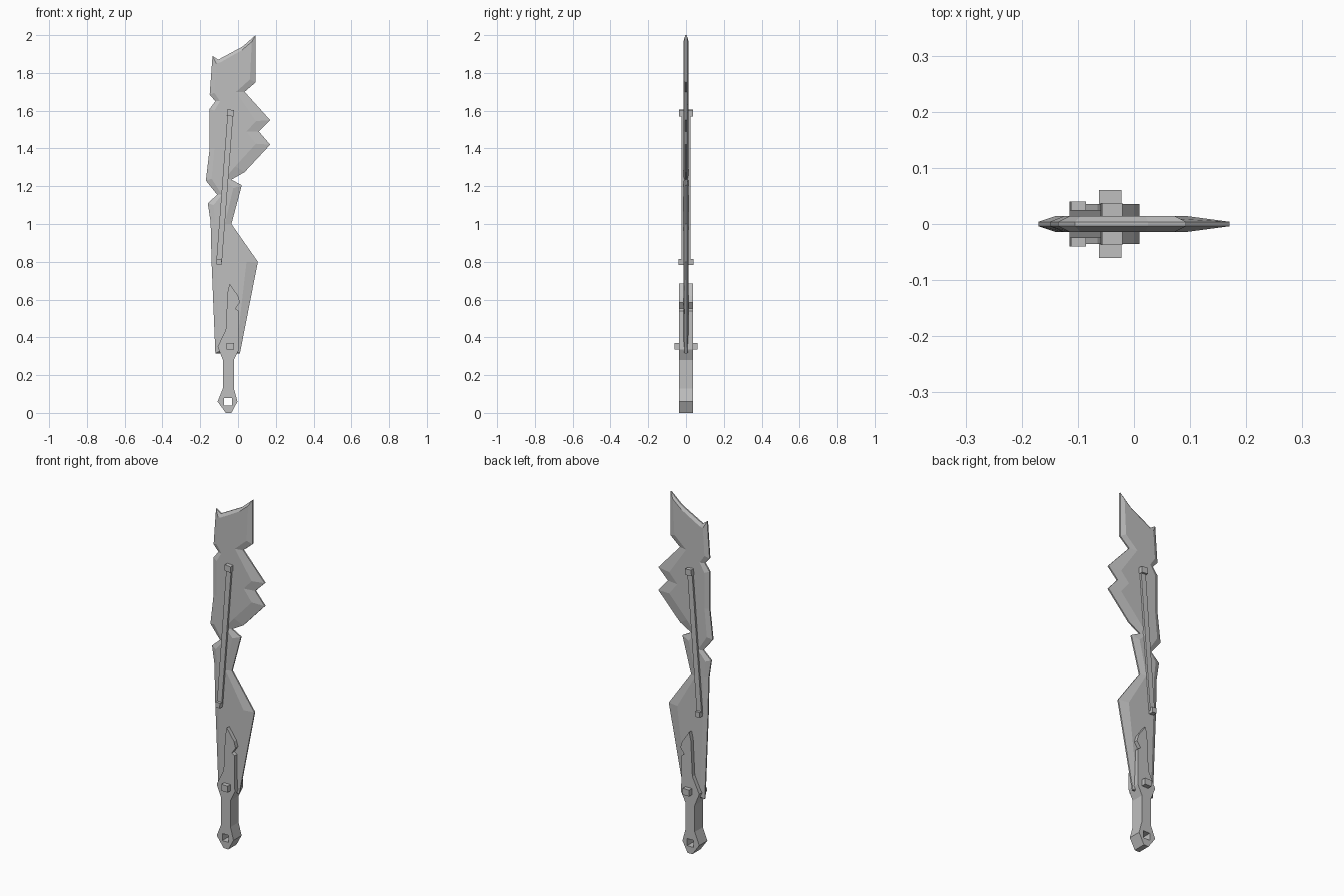
import bpy, bmesh, math
from mathutils import Matrix

cube = bpy.data.objects.get("Cube")
if cube:
    bpy.data.objects.remove(cube)

steel = bpy.data.materials.new("grey steel")
steel.use_nodes = True
GREY = (0.52, 0.52, 0.52, 1)
steel.diffuse_color = GREY
steel.node_tree.nodes["Principled BSDF"].inputs["Base Color"].default_value = GREY


def finish(name, bm):
    bmesh.ops.recalc_face_normals(bm, faces=bm.faces)
    mesh = bpy.data.meshes.new(name)
    bm.to_mesh(mesh)
    bm.free()
    mesh.materials.append(steel)
    obj = bpy.data.objects.new(name, mesh)
    bpy.context.collection.objects.link(obj)
    return obj


def walls(bm, layers):
    """Join matching outlines, each (points, y); return the end edges."""
    rings = [[bm.verts.new((x, y, z)) for x, z in pts] for pts, y in layers]
    n = len(rings[0])
    for a, b in zip(rings, rings[1:]):
        for i in range(n):
            j = (i + 1) % n
            bm.faces.new((a[i], a[j], b[j], b[i]))
    return [[bm.edges.get((r[i], r[(i + 1) % n])) for i in range(n)]
            for r in (rings[0], rings[-1])]


def loft(name, layers, hole=None):
    """Solid from stacked outlines, with an optional hole right through."""
    bm = bmesh.new()
    ends = walls(bm, layers)
    if hole:
        inner = walls(bm, [(hole, layers[0][1]), (hole, layers[-1][1])])
        ends = [a + b for a, b in zip(ends, inner)]
    for edges in ends:
        bmesh.ops.triangle_fill(bm, edges=edges, normal=(0, 1, 0), use_beauty=True)
    return finish(name, bm)


def box(name, x, z, w, h, depth, lean=0):
    bm = bmesh.new()
    bmesh.ops.create_cube(bm, size=1, matrix=Matrix.Translation((x, 0, z))
                          @ Matrix.Rotation(lean, 4, 'Y')
                          @ Matrix.Diagonal((w, depth, h, 1)))
    return finish(name, bm)


# Jagged blade: edge point x, z and the shift to the flat's border
blade = [
    (.093, 2.0, -.02, -.035), (.025, 1.94, -.005, -.02), (-.105, 1.87, .01, -.015),
    (-.135, 1.89, .02, -.04), (-.15, 1.685, .025, .01), (-.12, 1.65, .025, 0),
    (-.15, 1.61, .025, -.01), (-.15, 1.4, .025, 0), (-.17, 1.23, .03, .01),
    (-.11, 1.155, .025, 0), (-.16, 1.11, .03, -.01), (-.145, 1.01, .025, 0),
    (-.14, .8, .025, 0), (-.12, .315, .02, .01), (.01, .315, -.02, .01),
    (.105, .8, -.06, 0), (-.035, 1.0, -.035, 0), (.02, 1.205, -.045, -.015),
    (-.035, 1.235, -.035, .005), (.035, 1.275, -.05, .03), (.17, 1.42, -.075, .005),
    (.11, 1.49, -.065, 0), (.17, 1.55, -.075, -.005), (.035, 1.70, -.045, 0),
    (.093, 1.75, -.03, .015)]
edge = [(x, z) for x, z, dx, dz in blade]
flat = [(x + dx, z + dz) for x, z, dx, dz in blade]
loft("blade", [(flat, -.014), (edge, -.004), (edge, .004), (flat, .014)])

# Handle with a square hole in the pommel and a clasp reaching up the blade
grip = [(-.065, 0), (-.035, 0), (-.003, .06), (-.022, .13), (-.022, .28),
        (.005, .335), (.003, .54), (-.013, .552), (.01, .585), (0, .62),
        (-.045, .685), (-.055, .64), (-.065, .44), (-.108, .35),
        (-.08, .28), (-.08, .13), (-.108, .06)]
pommel_hole = [(-.073, .04), (-.033, .04), (-.033, .08), (-.073, .08)]
loft("handle", [(grip, -.036), (grip, .036)], pommel_hole)

# Square pin through the clasp
box("clasp_pin", -.042, .353, .04, .036, .122)

# Leaning rail along both faces, held by a block at each end
low, high = (-.1, .8), (-.04, 1.588)
dx, dz = high[0] - low[0], high[1] - low[1]
lean = math.atan2(dx, dz)
box("rail", (low[0] + high[0]) / 2, (low[1] + high[1]) / 2, .03,
    math.hypot(dx, dz), .05, lean)
box("lower_rail_block", *low, .027, .03, .08, lean)
box("upper_rail_block", *high, .037, .034, .074, lean)
